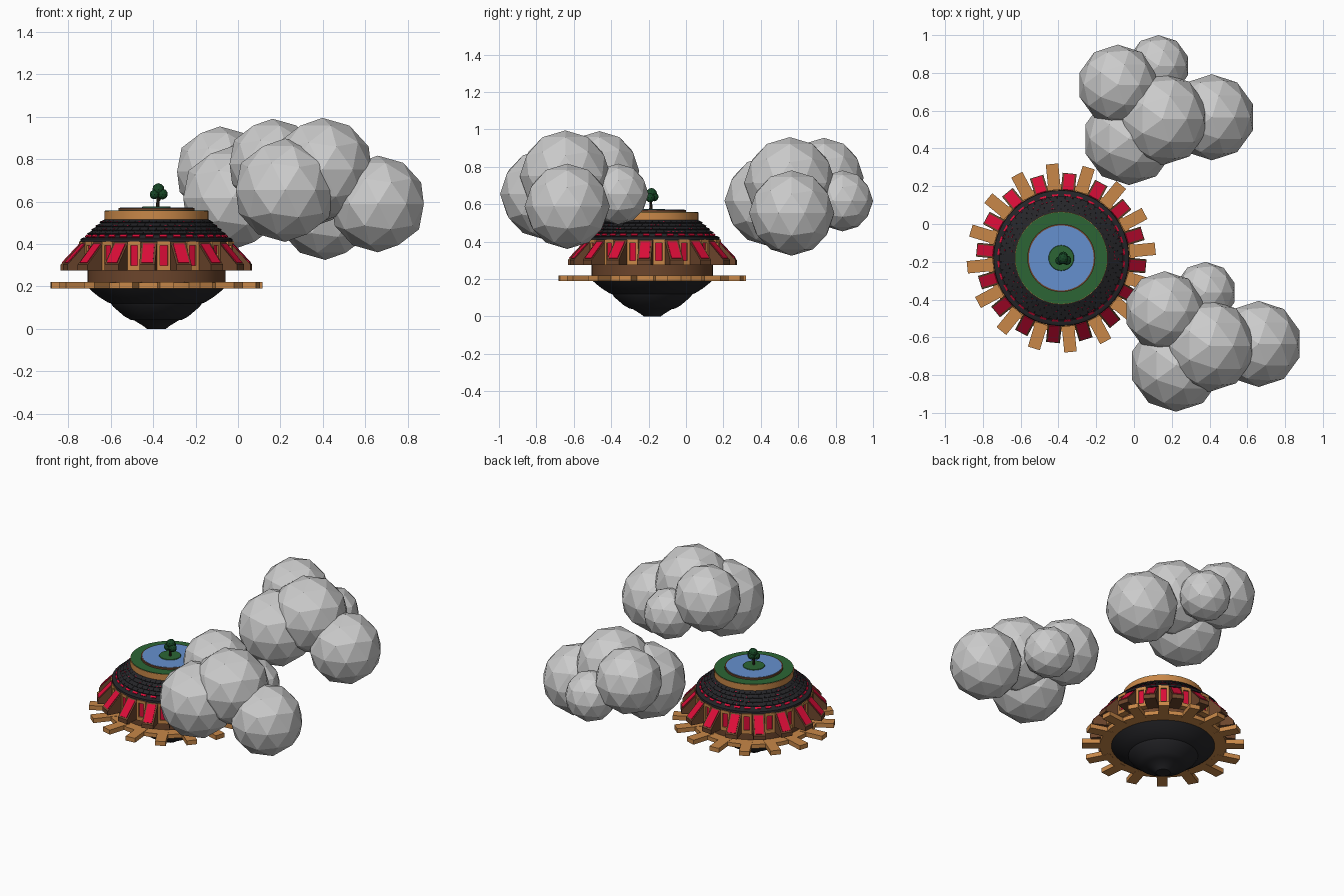
import bpy, bmesh, math, random
from mathutils import Vector

if "Cube" in bpy.data.objects:
    bpy.data.objects.remove(bpy.data.objects["Cube"])

random.seed(4)
CX, CY = -0.385, -0.18          # axis of the round building
STEP = math.tau / 16
A0 = STEP / 4                   # first plank direction


def mat(name, rgb):
    m = bpy.data.materials.new(name)
    m.diffuse_color = (*rgb, 1)
    m.use_nodes = True
    m.node_tree.nodes["Principled BSDF"].inputs["Base Color"].default_value = m.diffuse_color
    return m


WOOD = mat("light_wood", (0.58, 0.245, 0.065))
BROWN = mat("dark_wood", (0.15, 0.06, 0.025))
BLACK = mat("charcoal", (0.018, 0.018, 0.021))
RED = mat("red", (0.72, 0.004, 0.04))
BLUE = mat("water_blue", (0.13, 0.28, 0.62))
GREEN = mat("grass_green", (0.025, 0.13, 0.035))
LEAF = mat("leaf_green", (0.008, 0.06, 0.018))
BARK = mat("bark", (0.03, 0.02, 0.012))
GREY = mat("cloud_grey", (0.6, 0.6, 0.6))


def finish(name, bm, material, loc=(CX, CY, 0), smooth=False):
    bmesh.ops.recalc_face_normals(bm, faces=bm.faces[:])
    me = bpy.data.meshes.new(name)
    bm.to_mesh(me)
    bm.free()
    me.materials.append(material)
    ob = bpy.data.objects.new(name, me)
    ob.location = loc
    bpy.context.collection.objects.link(ob)
    if smooth:
        bpy.ops.object.select_all(action='DESELECT')
        ob.select_set(True)
        bpy.context.view_layer.objects.active = ob
        bpy.ops.object.shade_smooth_by_angle(angle=math.radians(25))
    return ob


def lathe(name, profile, material, n=48):
    """Revolve (r, z) points around the building axis and cap both ends."""
    bm = bmesh.new()
    rings = []
    for r, z in profile:
        rings.append([bm.verts.new((r * math.cos(i * math.tau / n),
                                    r * math.sin(i * math.tau / n), z)) for i in range(n)])
    for a, b in zip(rings, rings[1:]):
        for i in range(n):
            j = (i + 1) % n
            bm.faces.new((a[i], a[j], b[j], b[i]))
    bm.faces.new(rings[0])
    bm.faces.new(rings[-1])
    return finish(name, bm, material, smooth=True)


def slab(bm, angle, profile, width, shift=0.0):
    """Radial (r, z) outline given a tangential width, at one angle."""
    u = Vector((math.cos(angle), math.sin(angle), 0))
    t = Vector((-u.y, u.x, 0))
    sides = [[bm.verts.new(u * r + t * (shift + s * width / 2) + Vector((0, 0, z)))
              for r, z in profile] for s in (-1, 1)]
    bm.faces.new(sides[0])
    bm.faces.new(sides[1])
    n = len(profile)
    for i in range(n):
        j = (i + 1) % n
        bm.faces.new((sides[0][i], sides[0][j], sides[1][j], sides[1][i]))


def rect(r0, r1, z0, z1):
    return [(r0, z0), (r1, z0), (r1, z1), (r0, z1)]


def on_slope(low, high, t0, t1, d0, d1):
    """Thin outline lying on the line low-high, between heights d0 and d1 off it."""
    a, b = Vector(low), Vector(high)
    d = (b - a).normalized()
    nrm = Vector((d.y, -d.x))
    return [tuple(a.lerp(b, t) + nrm * h) for t, h in
            ((t0, d0), (t0, d1), (t1, d1), (t1, d0))]


def ring_of(name, material, parts, count=16, start=A0):
    """Repeat slabs (profile, width, shift) around the axis."""
    bm = bmesh.new()
    for k in range(count):
        for p, w, s in parts:
            slab(bm, start + k * math.tau / count, p, w, s)
    return finish(name, bm, material)


# Black stepped hull underneath
lathe("hull", [(0.045, 0.0), (0.06, 0.012), (0.105, 0.04), (0.12, 0.042), (0.15, 0.058),
               (0.205, 0.105), (0.215, 0.12), (0.23, 0.125), (0.27, 0.15), (0.305, 0.178),
               (0.32, 0.192)], BLACK)

# Wooden deck with sixteen radial planks
lathe("deck", [(0.3, 0.191), (0.39, 0.191), (0.39, 0.218), (0.3, 0.218)], WOOD)
ring_of("deck_planks", WOOD, [(rect(0.34, 0.5, 0.19, 0.22), 0.066, 0)])

# Brown wall
lathe("wall", [(0.325, 0.21), (0.325, 0.42)], BROWN)

# Sloped window bays between the planks
LOW, HIGH = (0.45, 0.303), (0.348, 0.412)
ring_of("window_bays", BROWN, [([(0.31, 0.275), (0.45, 0.275), LOW, HIGH, (0.31, 0.412)], 0.074, 0)],
        start=A0 + STEP / 2)
ring_of("bay_windows", RED, [(on_slope(LOW, HIGH, 0.07, 0.88, -0.002, 0.004), 0.054, 0)],
        start=A0 + STEP / 2)

# Upright framed windows above the planks
ring_of("window_frames", WOOD, [
    (rect(0.315, 0.365, 0.275, 0.412), 0.014, -0.025),
    (rect(0.315, 0.365, 0.275, 0.412), 0.014, 0.025),
    (rect(0.315, 0.364, 0.275, 0.299), 0.037, 0),
    (rect(0.315, 0.364, 0.393, 0.412), 0.037, 0)])
ring_of("frame_windows", RED, [(rect(0.346, 0.354, 0.297, 0.395), 0.038, 0)])

# Black roof: eave, core cone and rows of shingles
lathe("eave", [(0.3, 0.41), (0.36, 0.41), (0.358, 0.424), (0.345, 0.43), (0.3, 0.43)], BLACK)
R_LOW, R_HIGH = (0.336, 0.43), (0.242, 0.515)
lathe("roof_core", [R_LOW, R_HIGH], BLACK)
for row in range(4):
    t = 0.15 + row * 0.21
    r = R_LOW[0] + (R_HIGH[0] - R_LOW[0]) * t
    a, b = Vector(R_LOW), Vector(R_HIGH)
    d = (b - a).normalized()
    nrm = Vector((d.y, -d.x))
    p0, p1 = a.lerp(b, t), a.lerp(b, t + 0.23)
    outline = [tuple(p0), tuple(p0 + nrm * 0.009), tuple(p1 + nrm * 0.002), tuple(p1 - nrm * 0.003)]
    ring_of(f"roof_shingles_{row + 1}", BLACK, [(outline, math.tau * r / 48 * 0.94, 0)],
            count=48, start=row % 2 * math.tau / 96)

# Red slits along the eave and red flecks in the shingles
ring_of("eave_slits", RED, [(on_slope(R_LOW, R_HIGH, 0.02, 0.12, -0.002, 0.006), 0.036, 0)], count=32)
bm = bmesh.new()
for i in range(70):
    t = 0.18 + random.randrange(4) * 0.21
    slab(bm, random.uniform(0, math.tau), on_slope(R_LOW, R_HIGH, t, t + 0.03, 0.003, 0.0095), 0.009)
finish("roof_flecks", bm, RED)

# Top terrace: wooden rim, grass, pool and island
lathe("terrace_rim", [(0.2, 0.508), (0.246, 0.508), (0.246, 0.535), (0.246, 0.543), (0.246, 0.556)], WOOD)
lathe("grass", [(0.243, 0.55), (0.243, 0.559)], GREEN)
lathe("pool_rim", [(0.18, 0.555), (0.18, 0.57)], BROWN)
lathe("water", [(0.172, 0.565), (0.172, 0.572)], BLUE)
lathe("island", [(0.07, 0.568), (0.066, 0.576)], GREEN, 24)

# Small tree
tx, ty = -0.378, -0.188


def limb(name, p, q, r0, r1):
    p, q = Vector(p), Vector(q)
    bm = bmesh.new()
    bmesh.ops.create_cone(bm, cap_ends=True, segments=8, radius1=r0, radius2=r1, depth=(q - p).length)
    ob = finish(name, bm, BARK, (p + q) / 2)
    ob.rotation_euler = (q - p).to_track_quat('Z', 'Y').to_euler()


def ball(name, c, r, material, sub=2):
    bm = bmesh.new()
    bmesh.ops.create_icosphere(bm, subdivisions=sub, radius=r)
    return finish(name, bm, material, c)


limb("tree_trunk", (tx, ty, 0.57), (tx, ty, 0.63), 0.009, 0.006)
limb("tree_branch", (tx, ty, 0.595), (tx + 0.016, ty, 0.62), 0.004, 0.003)
for i, (dx, dy, z, r) in enumerate([(0.002, 0.004, 0.658, 0.029), (-0.016, -0.006, 0.634, 0.023),
                                    (0.022, -0.004, 0.635, 0.025), (0.004, 0.018, 0.64, 0.024)]):
    ball(f"tree_foliage_{i + 1}", (tx + dx, ty + dy, z), r, LEAF)

# Two identical low-poly clouds
PUFFS = [(-0.085, 0.737, 0.742, 0.213), (0.13, 0.837, 0.618, 0.163), (0.15, 0.555, 0.715, 0.244),
         (0.412, 0.565, 0.553, 0.228), (-0.026, 0.45, 0.618, 0.244)]
for cloud, (ox, oy, oz) in (("back_cloud", (0, 0, 0)), ("front_cloud", (0.248, -1.2, 0.036))):
    for i, (x, y, z, r) in enumerate(PUFFS):
        ball(f"{cloud}_puff_{i + 1}", (x + ox, y + oy, z + oz), r, GREY)
